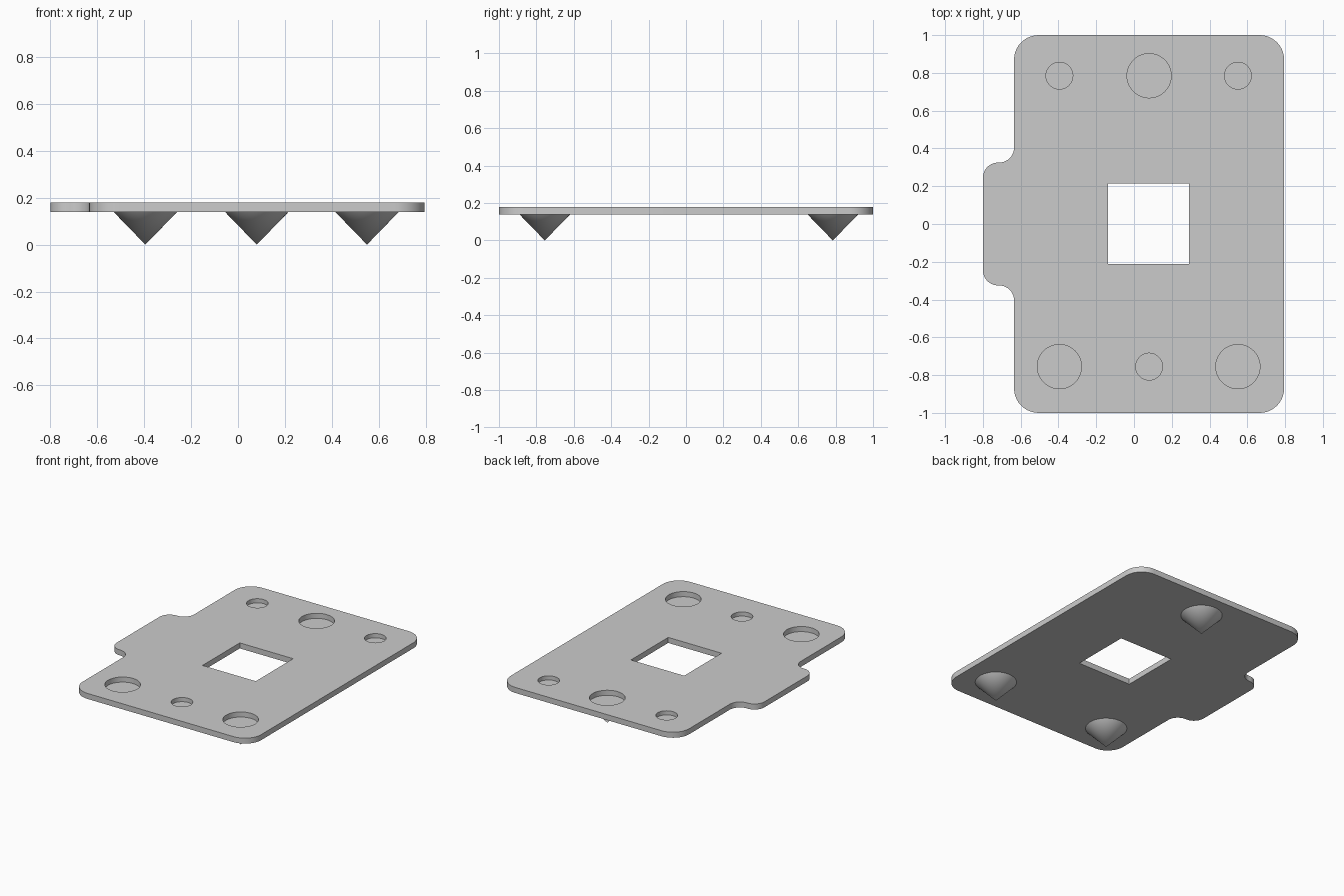
import bpy
import bmesh
import math
from mathutils import Matrix, Vector

default = bpy.data.objects.get("Cube")
if default:
    bpy.data.objects.remove(default, do_unlink=True)

grey = bpy.data.materials.new("light grey")
grey.use_nodes = True
COLOUR = (0.6, 0.6, 0.6, 1)
grey.diffuse_color = COLOUR
grey.node_tree.nodes["Principled BSDF"].inputs["Base Color"].default_value = COLOUR

BOTTOM, TOP = 0.14, 0.18
LEFT, MIDDLE, RIGHT = -0.395, 0.08, 0.55
FRONT, BACK = -0.755, 0.785
SPIKES = [(LEFT, FRONT), (RIGHT, FRONT), (MIDDLE, BACK)]
SOCKETS = [(MIDDLE, FRONT), (LEFT, BACK), (RIGHT, BACK)]


def make_object(name, bm):
    bmesh.ops.recalc_face_normals(bm, faces=bm.faces)
    mesh = bpy.data.meshes.new(name)
    bm.to_mesh(mesh)
    bm.free()
    mesh.materials.append(grey)
    obj = bpy.data.objects.new(name, mesh)
    bpy.context.collection.objects.link(obj)
    return obj


def select_only(obj):
    bpy.ops.object.select_all(action='DESELECT')
    obj.select_set(True)
    bpy.context.view_layer.objects.active = obj


def rounded_outline(corners, steps=10):
    """Replace each (x, y, radius) corner with a tangent arc."""
    points = []
    for i, (x, y, r) in enumerate(corners):
        p = Vector((x, y))
        u = (Vector(corners[i - 1][:2]) - p).normalized()
        v = (Vector(corners[(i + 1) % len(corners)][:2]) - p).normalized()
        centre = p + r * (u + v)
        for k in range(steps + 1):
            t = math.pi / 2 * k / steps
            points.append(centre - r * (v * math.cos(t) + u * math.sin(t)))
    return points


def add_cone(bm, x, y, z0, z1, r0, r1):
    bmesh.ops.create_cone(bm, cap_ends=True, segments=64, radius1=r0, radius2=r1,
                          depth=z1 - z0,
                          matrix=Matrix.Translation((x, y, (z0 + z1) / 2)))


# Plate with rounded corners and a side tab
half = [(0.795, 1, 0.13), (-0.635, 1, 0.13), (-0.635, 0.325, 0.08), (-0.8, 0.325, 0.08)]
corners = half + [(x, -y, r) for x, y, r in reversed(half)]
bm = bmesh.new()
face = bm.faces.new([bm.verts.new((p.x, p.y, BOTTOM)) for p in rounded_outline(corners)])
side = bmesh.ops.extrude_face_region(bm, geom=[face])
verts = [g for g in side["geom"] if isinstance(g, bmesh.types.BMVert)]
bmesh.ops.translate(bm, verts=verts, vec=(0, 0, TOP - BOTTOM))
plate = make_object("plate", bm)

# Cutters: square window, wide recesses over the spikes, small sockets
bm = bmesh.new()
bmesh.ops.create_cube(bm, size=1, matrix=Matrix.Translation((0.077, 0.002, 0.16))
                      @ Matrix.Diagonal((0.427, 0.427, 0.2, 1)))
for x, y in SPIKES:
    add_cone(bm, x, y, BOTTOM + 0.003, TOP + 0.1, 0.117, 0.117)
for x, y in SOCKETS:
    add_cone(bm, x, y, BOTTOM + 0.01, TOP + 0.1, 0.071, 0.071)
cutter = make_object("hole_cutter", bm)
cutter.hide_render = True

cut = plate.modifiers.new("holes", 'BOOLEAN')
cut.operation = 'DIFFERENCE'
cut.solver = 'EXACT'
cut.object = cutter
select_only(plate)
bpy.ops.object.modifier_apply(modifier=cut.name)
bpy.data.objects.remove(cutter, do_unlink=True)
bpy.ops.object.shade_smooth_by_angle(angle=math.radians(30))

# Pointed feet under the plate
for name, (x, y) in zip(("front_right_spike", "front_left_spike", "back_spike"), SPIKES):
    bm = bmesh.new()
    add_cone(bm, x, y, 0, BOTTOM, 0, 0.136)
    bmesh.ops.remove_doubles(bm, verts=bm.verts, dist=0.0001)
    select_only(make_object(name, bm))
    bpy.ops.object.shade_smooth_by_angle(angle=math.radians(30))
